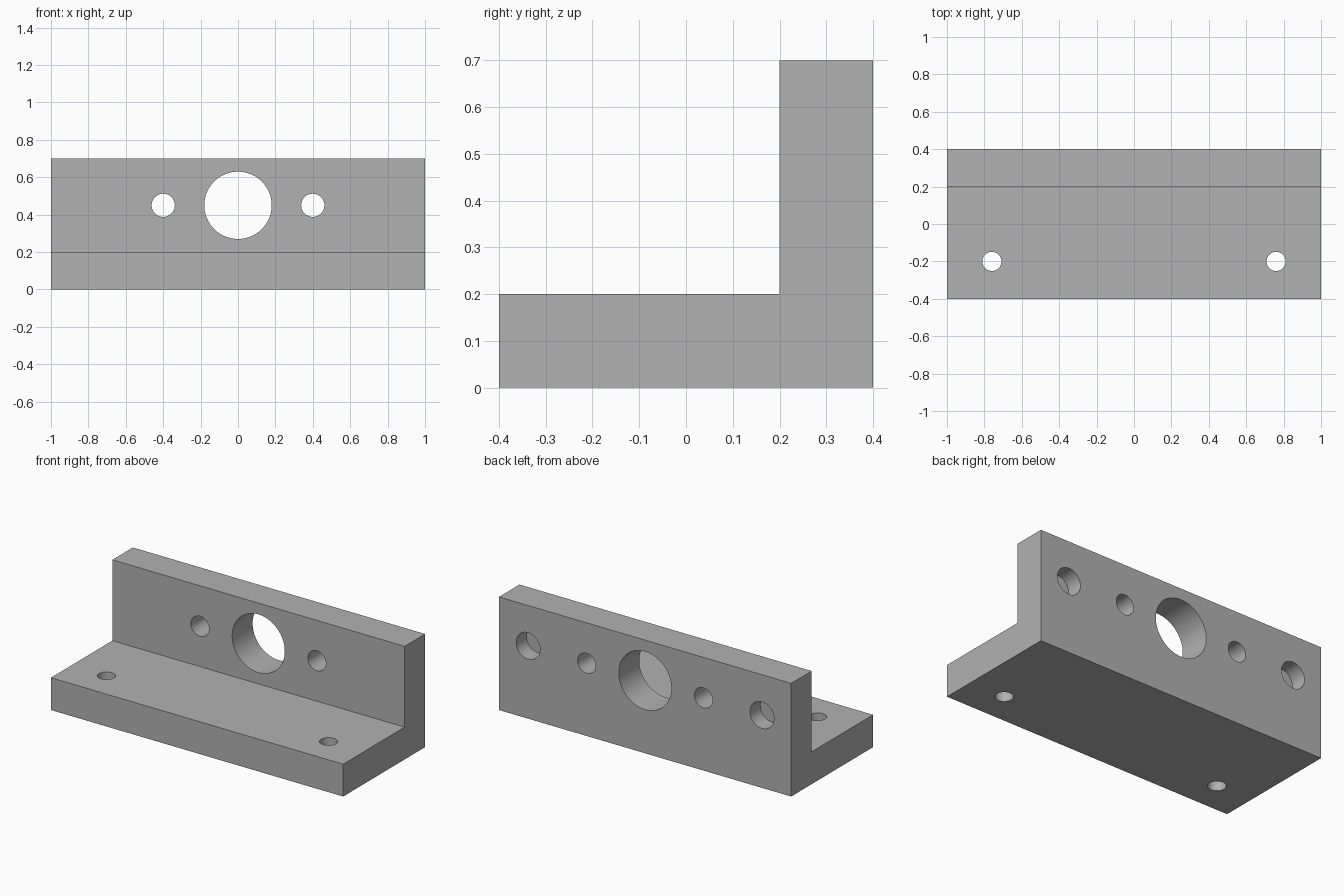
import bpy
import bmesh
from math import pi, radians
from mathutils import Matrix

default_cube = bpy.data.objects.get("Cube")
if default_cube:
    bpy.data.objects.remove(default_cube, do_unlink=True)

# Plain grey metal
grey = bpy.data.materials.new("grey metal")
grey.use_nodes = True
colour = (0.445, 0.445, 0.445, 1)
grey.diffuse_color = colour
grey.node_tree.nodes["Principled BSDF"].inputs["Base Color"].default_value = colour


def make_object(name, bm):
    bmesh.ops.recalc_face_normals(bm, faces=bm.faces)
    mesh = bpy.data.meshes.new(name)
    bm.to_mesh(mesh)
    bm.free()
    mesh.materials.append(grey)
    obj = bpy.data.objects.new(name, mesh)
    bpy.context.collection.objects.link(obj)
    return obj


# L-shaped bracket: side profile extruded along x
profile = [(-0.4, 0), (0.4, 0), (0.4, 0.7), (0.2, 0.7), (0.2, 0.2), (-0.4, 0.2)]
bm = bmesh.new()
end = bm.faces.new([bm.verts.new((-1, y, z)) for y, z in profile])
swept = bmesh.ops.extrude_face_region(bm, geom=[end])["geom"]
bmesh.ops.translate(bm, vec=(2, 0, 0),
                    verts=[v for v in swept if isinstance(v, bmesh.types.BMVert)])
bracket = make_object("angle_bracket", bm)

# Drill cutters, all gathered in one mesh
drills = bmesh.new()


def drill(centre, radius, length, along_y):
    turn = Matrix.Rotation(pi / 2 if along_y else 0, 4, "X")
    bmesh.ops.create_cone(drills, cap_ends=True, segments=64, radius1=radius,
                          radius2=radius, depth=length,
                          matrix=Matrix.Translation(centre) @ turn)


drill((0, 0.3, 0.45), 0.18, 0.4, True)                  # central bore
for side in (-1, 1):
    drill((side * 0.4, 0.3, 0.45), 0.062, 0.4, True)    # small through holes
    drill((side * 0.8, 0.4, 0.45), 0.082, 0.2, True)    # blind holes in the back
    drill((side * 0.76, -0.2, 0.1), 0.051, 0.4, False)  # base mounting holes
cutter = make_object("hole_cutters", drills)
cutter.hide_render = True

# Cut the holes and discard the cutters
cut = bracket.modifiers.new("holes", "BOOLEAN")
cut.operation = "DIFFERENCE"
cut.solver = "EXACT"
cut.object = cutter
bpy.ops.object.select_all(action="DESELECT")
bracket.select_set(True)
bpy.context.view_layer.objects.active = bracket
bpy.ops.object.modifier_apply(modifier=cut.name)
bpy.data.objects.remove(cutter, do_unlink=True)

# Smooth hole walls, crisp edges
bpy.ops.object.shade_smooth_by_angle(angle=radians(30))
